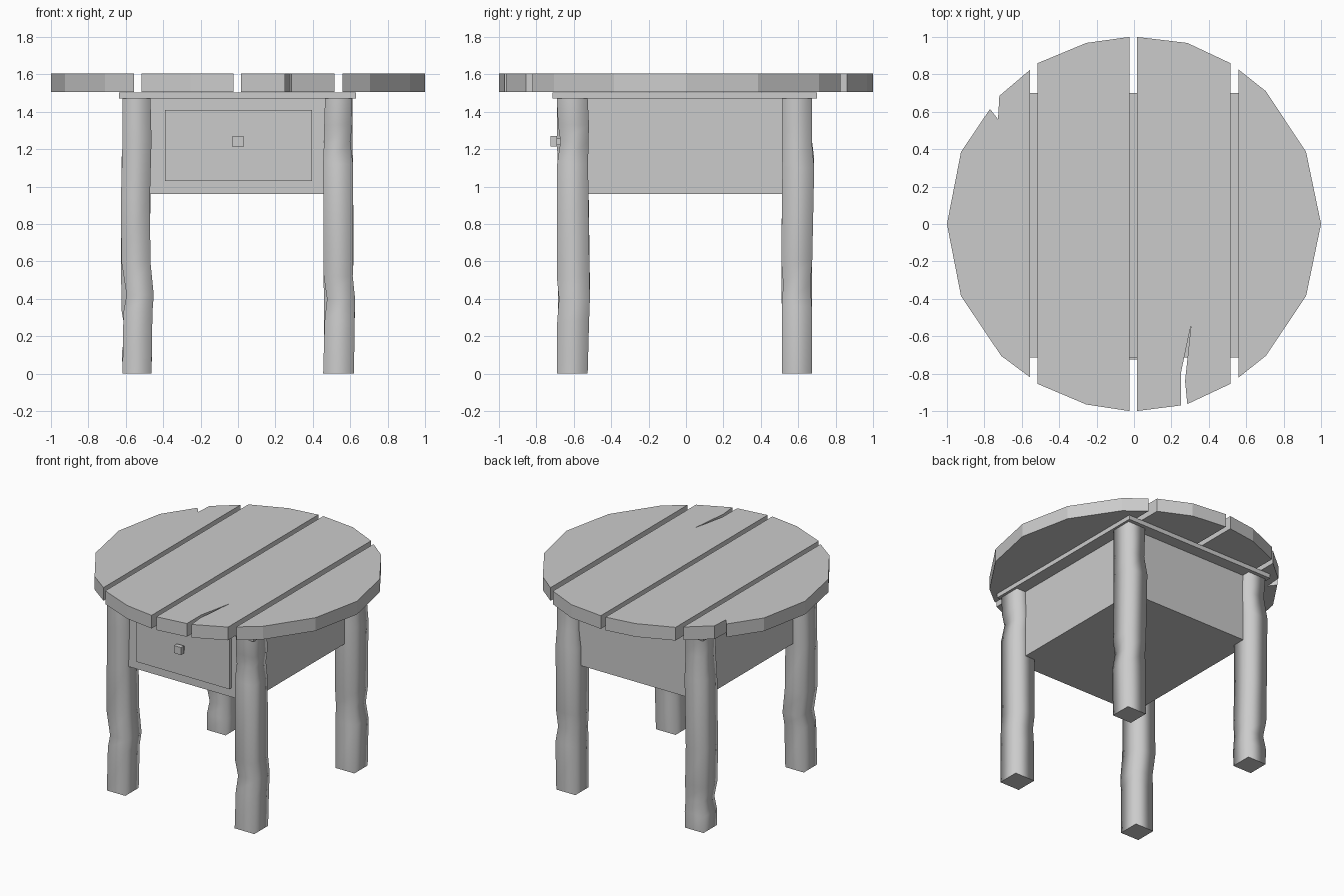
import bpy, bmesh


def finish(name, bm):
    bmesh.ops.recalc_face_normals(bm, faces=bm.faces)
    me = bpy.data.meshes.new(name)
    bm.to_mesh(me)
    bm.free()
    ob = bpy.data.objects.new(name, me)
    bpy.context.collection.objects.link(ob)
    return ob


def box(name, lo, hi):
    bm = bmesh.new()
    bmesh.ops.create_cube(bm, size=1)
    for v in bm.verts:
        v.co = [(a + b) / 2 + c * (b - a) for a, b, c in zip(lo, hi, v.co)]
    return finish(name, bm)


def slab(name, outline, z0, z1):
    bm = bmesh.new()
    face = bm.faces.new([bm.verts.new((x, y, z0)) for x, y in outline])
    top = bmesh.ops.extrude_face_region(bm, geom=[face])["geom"]
    for v in top:
        if isinstance(v, bmesh.types.BMVert):
            v.co.z = z1
    return finish(name, bm)


def leg(name, x, y, rows):
    # Square post, each row is height, sideways shift, depth shift, widths
    bm = bmesh.new()
    rings = []
    for z, dx, dy, wx, wy in rows:
        rings.append([bm.verts.new((x + dx + sx * wx / 2, y + dy + sy * wy / 2, z))
                      for sx, sy in ((-1, -1), (1, -1), (1, 1), (-1, 1))])
    for a, b in zip(rings, rings[1:]):
        for i in range(4):
            j = (i + 1) % 4
            bm.faces.new((a[i], a[j], b[j], b[i])).smooth = True
    for ring in (rings[0], rings[-1]):
        for e in bm.faces.new(ring).edges:
            e.smooth = False
    return finish(name, bm)


# Table top planks, with a notch in the outer left one and a crack at the front
slab("plank_outer_left", [
    (-0.555, 0.825), (-0.72, 0.685), (-0.727, 0.56), (-0.77, 0.615), (-0.925, 0.385),
    (-1, 0), (-0.925, -0.385), (-0.71, -0.705), (-0.555, -0.82)], 1.505, 1.605)
slab("plank_inner_left", [
    (-0.515, 0.86), (-0.255, 0.968), (-0.025, 1), (-0.025, -1),
    (-0.255, -0.965), (-0.515, -0.855)], 1.505, 1.605)
slab("plank_inner_right", [
    (0.015, 1), (0.285, 0.968), (0.515, 0.86), (0.515, -0.855), (0.285, -0.963),
    (0.273, -0.84), (0.305, -0.54), (0.25, -0.8), (0.25, -0.97), (0.015, -1)], 1.505, 1.605)
slab("plank_outer_right", [
    (0.56, 0.825), (0.705, 0.71), (0.92, 0.385), (1, 0),
    (0.92, -0.385), (0.705, -0.705), (0.56, -0.82)], 1.505, 1.605)

# Support board and drawer case
box("support_board", (-0.635, -0.713, 1.47), (0.63, 0.7, 1.503))
box("drawer_case", (-0.535, -0.64, 0.96), (0.535, 0.61, 1.472))
box("drawer_front", (-0.39, -0.668, 1.03), (0.395, -0.63, 1.41))

# Knob
box("knob_stem", (-0.018, -0.695, 1.222), (0.018, -0.66, 1.258))
box("knob", (-0.03, -0.725, 1.213), (0.03, -0.69, 1.27))

# Crooked legs
leg("front_left_leg", -0.54, -0.61, [
    (0, 0, 0, .155, .16), (.33, .005, .005, .155, .16), (.42, .017, .012, .145, .17),
    (.6, -.006, .01, .155, .17), (.95, -.008, .01, .155, .16),
    (1.25, 0, .005, .155, .17), (1.475, -.003, 0, .15, .16)])
leg("front_right_leg", 0.538, -0.608, [
    (0, 0, 0, .165, .165), (.28, .005, .005, .16, .17), (.4, .013, .012, .15, .165),
    (.52, -.002, .005, .155, .175), (1.12, -.003, .002, .16, .165),
    (1.24, -.008, .012, .14, .15), (1.33, -.002, .007, .15, .165),
    (1.475, 0, 0, .145, .165)])
leg("back_right_leg", 0.538, 0.592, [
    (0, 0, 0, .16, .16), (.36, .005, 0, .165, .16), (.48, -.005, 0, .15, .145),
    (.6, 0, 0, .16, .165), (1.1, -.003, .008, .16, .17),
    (1.24, .004, 0, .14, .16), (1.475, 0, 0, .15, .16)])
leg("back_left_leg", -0.54, 0.592, [
    (0, 0, 0, .155, .16), (.12, 0, 0, .16, .16), (.22, .008, 0, .14, .145),
    (.34, -.003, 0, .16, .16), (.62, -.008, 0, .155, .165),
    (1.15, -.005, .008, .155, .17), (1.32, .005, -.003, .145, .15),
    (1.475, 0, 0, .15, .16)])
